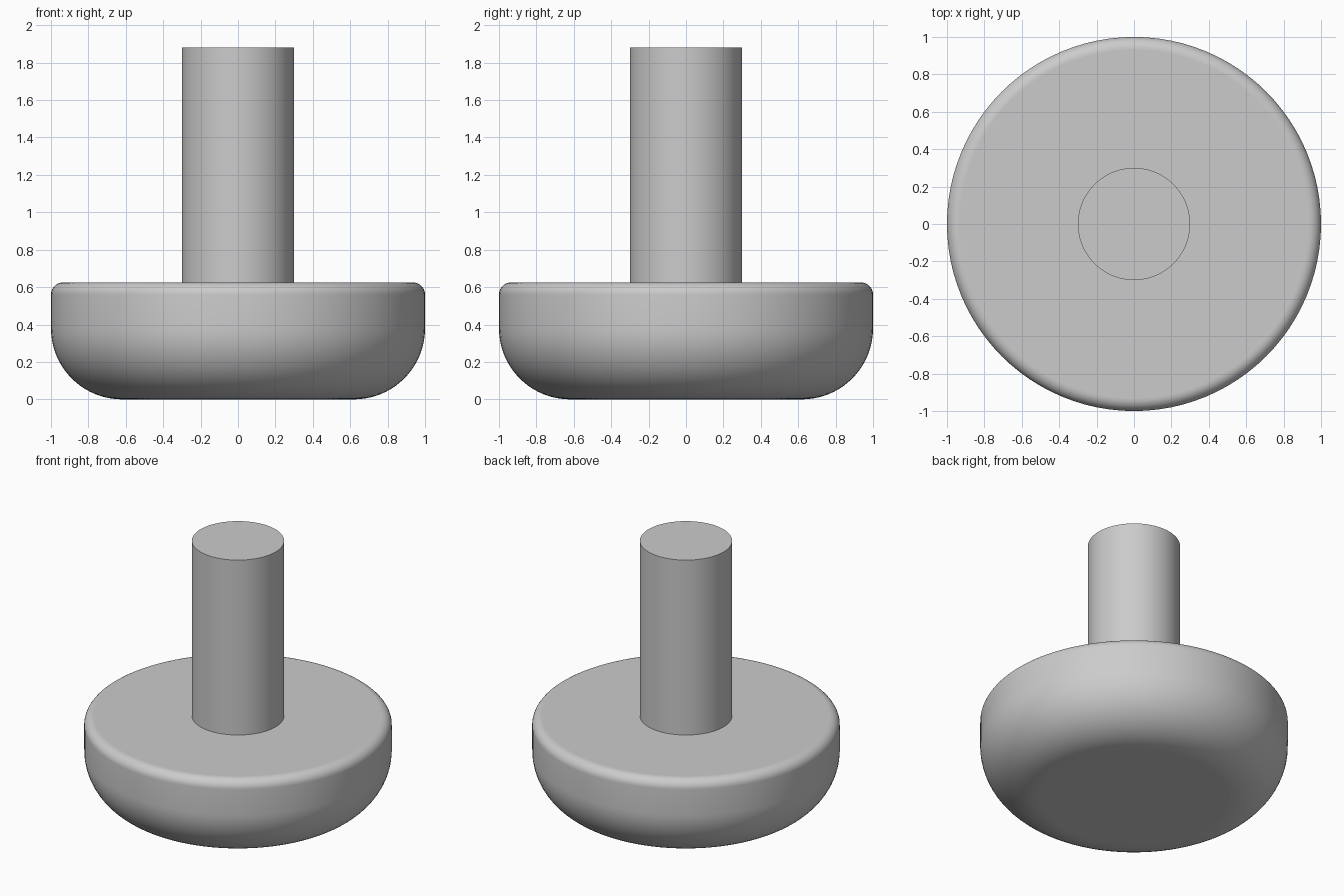
import bpy
import math

cube = bpy.data.objects.get("Cube")
if cube:
    bpy.data.objects.remove(cube, do_unlink=True)

SEGMENTS = 96
BASE_R, BASE_TOP = 1.0, 0.625
STEM_R, STEM_TOP = 0.3, 1.88

grey = bpy.data.materials.new("light_grey")
grey.use_nodes = True
colour = (0.6, 0.6, 0.6, 1)
grey.diffuse_color = colour
grey.node_tree.nodes["Principled BSDF"].inputs["Base Color"].default_value = colour


def arc(cx, cz, radius, start, end, steps):
    """Points of a circular arc in the profile plane, angles in degrees."""
    angles = [math.radians(start + (end - start) * i / steps) for i in range(steps + 1)]
    return [(cx + radius * math.cos(a), cz + radius * math.sin(a)) for a in angles]


def lathe(name, profile):
    """Spin an open (radius, z) profile about z and cap both ends."""
    n = SEGMENTS
    verts = [(r * math.cos(math.tau * i / n), r * math.sin(math.tau * i / n), z)
             for r, z in profile for i in range(n)]
    faces = [(k * n + i, k * n + (i + 1) % n, (k + 1) * n + (i + 1) % n, (k + 1) * n + i)
             for k in range(len(profile) - 1) for i in range(n)]
    faces.append(tuple(reversed(range(n))))
    faces.append(tuple(range(len(verts) - n, len(verts))))
    mesh = bpy.data.meshes.new(name)
    mesh.from_pydata(verts, [], faces)
    mesh.materials.append(grey)
    obj = bpy.data.objects.new(name, mesh)
    bpy.context.collection.objects.link(obj)
    bpy.ops.object.select_all(action='DESELECT')
    obj.select_set(True)
    bpy.context.view_layer.objects.active = obj
    bpy.ops.object.shade_smooth_by_angle(angle=math.radians(30))
    # Flat end caps
    for face in mesh.polygons[-2:]:
        face.use_smooth = False
    return obj


# Round foot: broad fillet below, small fillet above
low_r, top_r = 0.38, 0.065
lathe("foot", arc(BASE_R - low_r, low_r, low_r, -90, 0, 20)
      + arc(BASE_R - top_r, BASE_TOP - top_r, top_r, 0, 90, 10))

# Plain cylindrical stem standing on the foot
lathe("stem", [(STEM_R, BASE_TOP), (STEM_R, STEM_TOP)])
